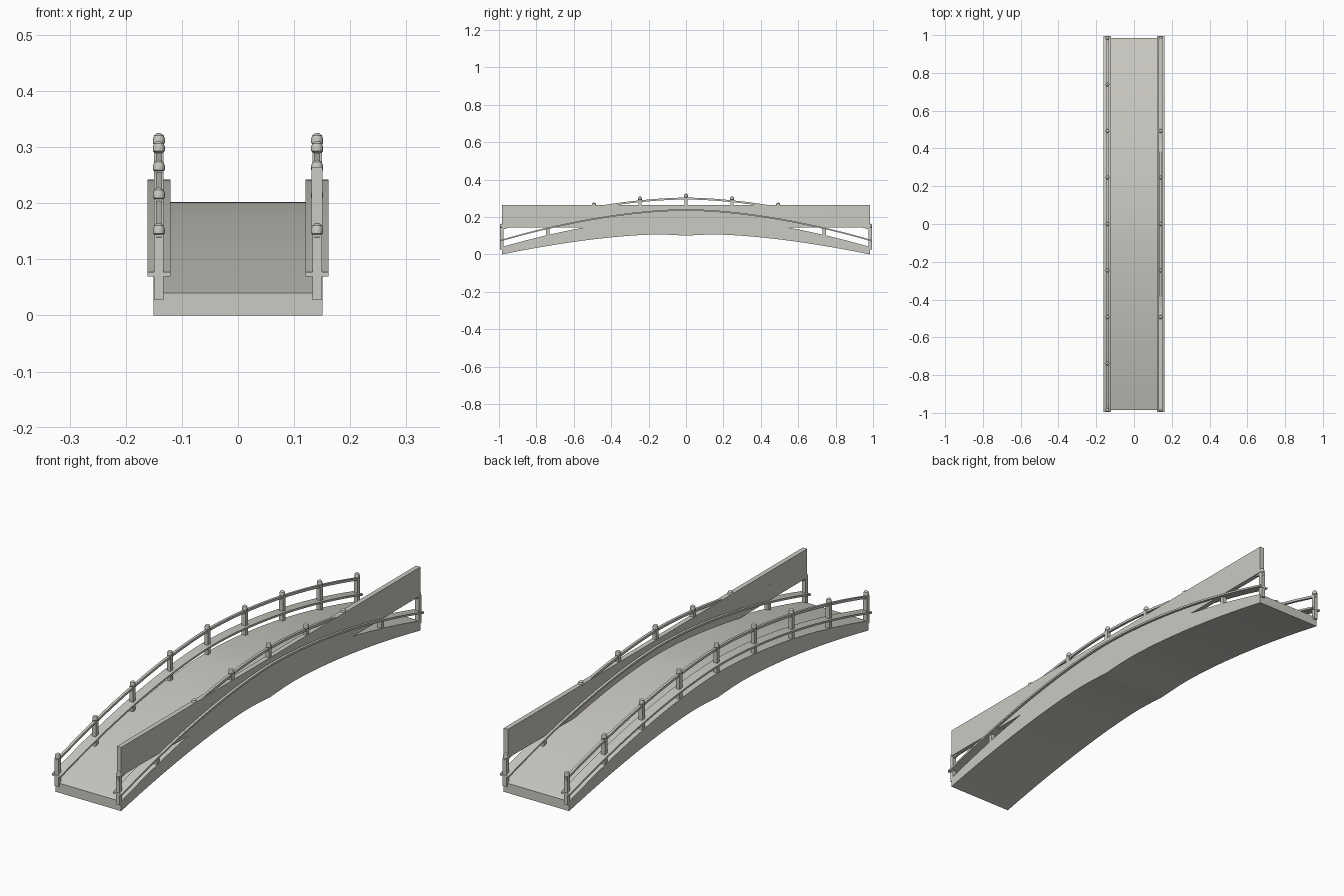
import bpy, bmesh

if "Cube" in bpy.data.objects:
    bpy.data.objects.remove(bpy.data.objects["Cube"], do_unlink=True)

stone = bpy.data.materials.new("pale_stone")
stone.use_nodes = True
colour = (0.6, 0.585, 0.54, 1)
stone.diffuse_color = colour
stone.node_tree.nodes["Principled BSDF"].inputs["Base Color"].default_value = colour

HALF = 0.985
SIDE = 0.141


def rise(y, crown, drop):
    """Height of the arch at a distance y from its crown."""
    return crown - drop * (abs(y) / HALF) ** 1.75


def deck_top(y):
    return rise(y, 0.202, 0.162)


def deck_bottom(y):
    return 0.107 * (1 - abs((abs(y) - 0.15) / (HALF - 0.15)) ** 1.6)


def finish(name, bm, smooth=True):
    bmesh.ops.recalc_face_normals(bm, faces=bm.faces)
    mesh = bpy.data.meshes.new(name)
    bm.to_mesh(mesh)
    bm.free()
    mesh.materials.append(stone)
    obj = bpy.data.objects.new(name, mesh)
    bpy.context.collection.objects.link(obj)
    if smooth:
        bpy.ops.object.select_all(action="DESELECT")
        obj.select_set(True)
        bpy.context.view_layer.objects.active = obj
        bpy.ops.object.shade_smooth_by_angle(angle=0.5)
    return obj


def arched_beam(name, x, width, half, low, high, steps=48):
    """Sweep a rectangular section along the arch."""
    bm = bmesh.new()
    rings = []
    for i in range(steps + 1):
        y = -half + 2 * half * i / steps
        a, b = x - width / 2, x + width / 2
        corners = [(a, low), (b, low), (b, high), (a, high)]
        rings.append([bm.verts.new((cx, y, f(y))) for cx, f in corners])
    for r, s in zip(rings, rings[1:]):
        for k in range(4):
            n = (k + 1) % 4
            bm.faces.new((r[k], r[n], s[n], s[k]))
    bm.faces.new(rings[0])
    bm.faces.new(rings[-1])
    return finish(name, bm)


def box(name, x, y, z0, z1, sx, sy):
    bm = bmesh.new()
    bmesh.ops.create_cube(bm, size=1)
    for v in bm.verts:
        v.co = (x + v.co.x * sx, y + v.co.y * sy, (z0 + z1) / 2 + v.co.z * (z1 - z0))
    return finish(name, bm, False)


def cap(name, x, y, z):
    """Rounded post cap turned from a short profile."""
    bm = bmesh.new()
    profile = [(0.008, 0), (0.0105, 0.002), (0.0105, 0.01), (0.0085, 0.016), (0.004, 0.0195), (0, 0.0205)]
    verts = [bm.verts.new((r, 0, h)) for r, h in profile]
    edges = [bm.edges.new(p) for p in zip(verts, verts[1:])]
    bmesh.ops.spin(bm, geom=verts + edges, cent=(0, 0, 0), axis=(0, 0, 1), angle=6.283185, steps=12)
    bmesh.ops.remove_doubles(bm, verts=bm.verts, dist=0.0001)
    bmesh.ops.translate(bm, verts=bm.verts, vec=(x, y, z))
    return finish(name, bm)


# Arched walkway
arched_beam("deck", 0, 0.302, HALF, deck_bottom, deck_top)

# Railings on both sides
for side, sign in (("left", 1), ("right", -1)):
    x = sign * SIDE
    arched_beam(side + "_lower_rail", x, 0.041, 0.995,
                lambda y: rise(y, 0.234, 0.162), lambda y: rise(y, 0.242, 0.162))
    arched_beam(side + "_handrail", x, 0.011, 0.995,
                lambda y: rise(y, 0.294, 0.162), lambda y: rise(y, 0.304, 0.162))
    for i in range(9):
        y = HALF * (i - 4) / 4
        top = rise(y, 0.305, 0.161)
        base = max(deck_top(y) - 0.012, 0.015)
        box(f"{side}_post_{i + 1}", x, y, base, top, 0.017, 0.017)
        cap(f"{side}_post_cap_{i + 1}", x, y, top)

# Straight panel along the left railing
box("left_side_panel", SIDE, 0, 0.145, 0.265, 0.02, 2 * HALF)
